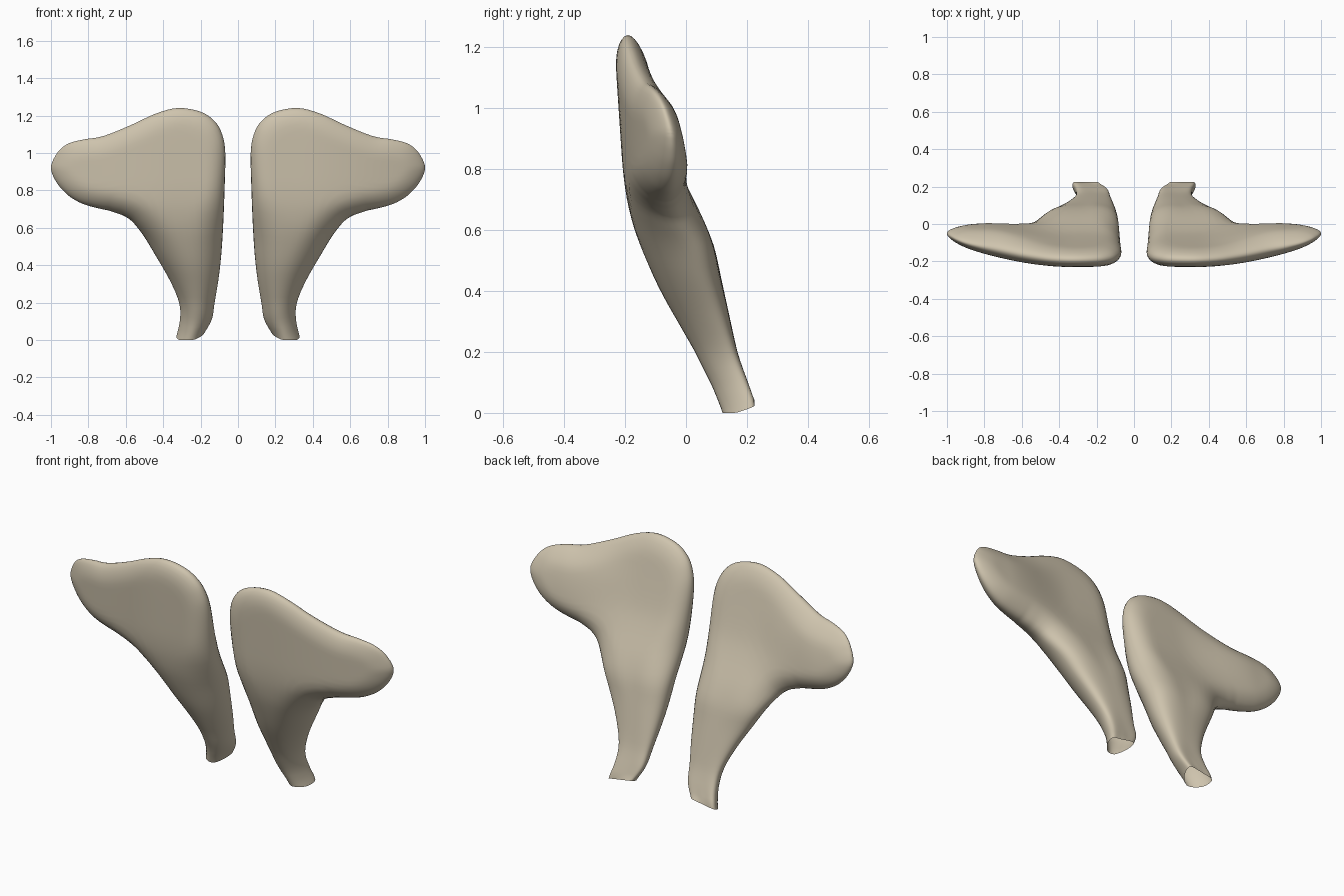
import bpy, bmesh, math
from mathutils import Vector

cube = bpy.data.objects.get("Cube")
if cube:
    bpy.data.objects.remove(cube, do_unlink=True)

bone = bpy.data.materials.new("pale bone")
bone.use_nodes = True
bone.diffuse_color = (0.62, 0.55, 0.42, 1)
bone.node_tree.nodes["Principled BSDF"].inputs["Base Color"].default_value = bone.diffuse_color

# Paired stations along the bent antler: inner/top edge, outer/under edge (x, z)
INNER = [(.18, .01), (.14, .1), (.125, .2), (.105, .32), (.09, .45), (.08, .6), (.072, .8),
         (.068, 1), (.085, 1.1), (.125, 1.17), (.2, 1.22), (.32, 1.24), (.44, 1.21), (.57, 1.15),
         (.72, 1.09), (.82, 1.073), (.9, 1.053), (.95, 1.02), (.982, .975), (.997, .94), (1, .92)]
OUTER = [(.33, -.02), (.31, .1), (.315, .2), (.365, .32), (.44, .45), (.5, .55), (.545, .61),
         (.57, .637), (.59, .652), (.61, .663), (.63, .672), (.66, .682), (.69, .692), (.72, .698),
         (.78, .712), (.84, .732), (.9, .767), (.95, .815), (.982, .863), (.997, .9), (1, .92)]
# Depth of front, stem/palm back and lobe back, and edge rounding, by height (z, value)
FRONT = [(0, .12), (.1, .085), (.2, .03), (.4, -.085), (.5, -.13), (.6, -.17), (.7, -.195),
         (.8, -.208), (1.1, -.228), (1.24, -.235)]
BACK = [(0, .225), (.05, .212), (.2, .168), (.35, .135), (.55, .09), (.65, .05), (.75, 0),
        (.85, -.045), (.95, -.075), (1.1, -.115), (1.24, -.15)]
LOBE = [(.65, .012), (.8, .008), (.9, -.008), (1, -.035), (1.08, -.08), (1.24, -.15)]
ROUND = [(0, .08), (.2, .09), (.45, .15), (.65, .15), (.8, .105), (1.24, .105)]
COLS, SUB = 20, 4


def catmull(points):
    """Smooth curve through the points."""
    pts = [Vector(p) for p in points]
    ext = [pts[0] * 2 - pts[1]] + pts + [pts[-1] * 2 - pts[-2]]
    out = []
    for a, b, c, d in zip(ext, ext[1:], ext[2:], ext[3:]):
        for k in range(SUB):
            t = k / SUB
            out.append(b + (c - a) * t / 2 + (a * 2 - b * 5 + c * 4 - d) * t * t / 2
                       + (b * 3 - a - c * 3 + d) * t ** 3 / 2)
    return out + [pts[-1]]


def smoothstep(lo, hi, v):
    t = min(1, max(0, (v - lo) / (hi - lo)))
    return t * t * (3 - 2 * t)


def table(rows, z):
    """Softened lookup: average of linear samples around z."""
    def linear(v):
        v = min(max(v, rows[0][0]), rows[-1][0])
        for (za, a), (zb, b) in zip(rows, rows[1:]):
            if v <= zb:
                return a + (b - a) * (v - za) / (zb - za)
    h = min(.04, max(0, z))
    return (linear(z - h) + 2 * linear(z) + linear(z + h)) / 4


def edge_distance(p, line):
    best = 9
    for a, b in zip(line, line[1:]):
        ab = b - a
        t = min(1, max(0, (p - a).dot(ab) / max(ab.length_squared, 1e-9)))
        best = min(best, (p - a - ab * t).length)
    return best


def surface_points(p, u, line):
    """Front and back points of the palm or stem at outline position p."""
    x, z = p
    front = table(FRONT, z) + .3 * max(0, x - .35) ** 2
    back = table(BACK, z)
    back += (table(LOBE, z) - back) * smoothstep(.35, .8, x) * smoothstep(.5, .7, z)
    k = min(1, edge_distance(p, line) / table(ROUND, z))
    swell = math.sqrt(max(0, 1 - (1 - k) ** 2)) * (back - front) / 2
    # both sides of the stem lean backwards
    mid = (front + back) / 2 + .035 * u * u * (1 - smoothstep(.5, .75, z))
    result = []
    for y in (mid - swell, mid + swell):
        tilt = .36 * (y - .12) * max(0, 1 - z / .2)
        result.append(Vector((x, y, max(0, z + tilt))))
    return result


inner, outer = catmull(INNER), catmull(OUTER)
rim = inner + outer[-2::-1]
rows = []
for a, b in zip(inner[:-1], outer[:-1]):
    fronts, backs = [], []
    for i in range(COLS + 1):
        u = -math.cos(math.pi * i / COLS)
        f, r = surface_points(a.lerp(b, (u + 1) / 2), u, rim)
        fronts.append(f)
        backs.append(r)
    rows.append(fronts + backs[-2:0:-1])   # closed ring around the section
tip = surface_points(inner[-1], 0, rim)[0]


def antler(name, side):
    bm = bmesh.new()
    place = lambda v: bm.verts.new((v.x * side, v.y, v.z))
    rings = [[place(v) for v in row] for row in rows]
    n = len(rings[0])
    for low, high in zip(rings, rings[1:]):
        for i in range(n):
            j = (i + 1) % n
            bm.faces.new((low[i], low[j], high[j], high[i]))
    end = place(tip)
    for i in range(n):
        bm.faces.new((rings[-1][i], rings[-1][(i + 1) % n], end))
    if side < 0:
        bmesh.ops.reverse_faces(bm, faces=bm.faces[:])
    mesh = bpy.data.meshes.new(name)
    bm.to_mesh(mesh)
    bm.free()
    mesh.materials.append(bone)
    mesh.shade_smooth()
    bpy.context.collection.objects.link(bpy.data.objects.new(name, mesh))


antler("left_antler", 1)
antler("right_antler", -1)
